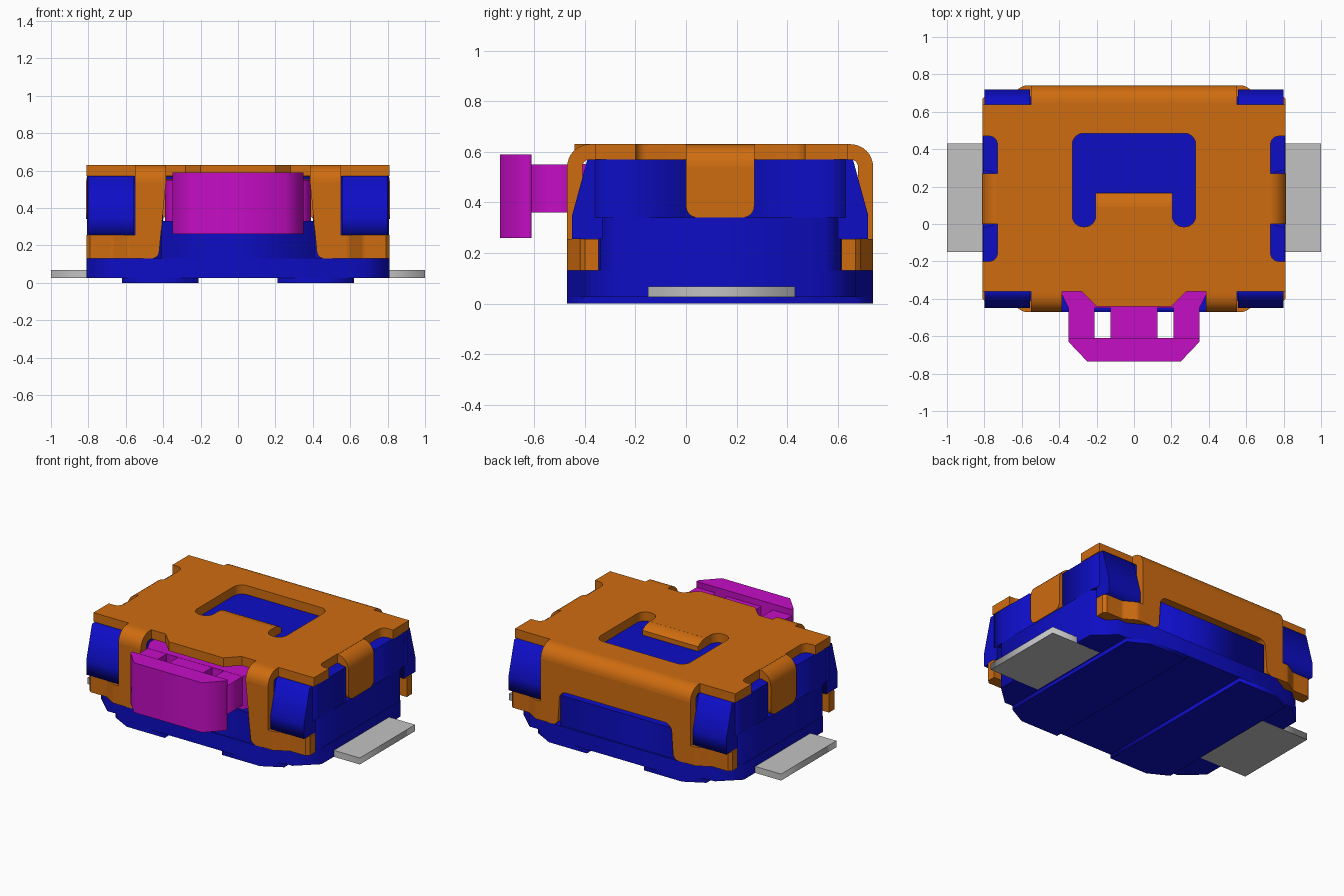
import bpy, bmesh, math
from mathutils import Vector

cube = bpy.data.objects.get("Cube")
if cube:
    bpy.data.objects.remove(cube, do_unlink=True)

MID = 0.135          # y of the housing centre, used as origin for mirroring
made = []


def material(name, rgb):
    m = bpy.data.materials.new(name)
    m.use_nodes = True
    m.diffuse_color = (*rgb, 1)
    m.node_tree.nodes["Principled BSDF"].inputs["Base Color"].default_value = (*rgb, 1)
    return m


ORANGE = material("orange metal", (0.62, 0.15, 0.005))
BLUE = material("blue plastic", (0.004, 0.004, 0.56))
MAGENTA = material("magenta plastic", (0.56, 0.004, 0.56))
GREY = material("grey terminal", (0.54, 0.54, 0.54))


def fillet(points, steps=6):
    """Round each corner given as (u, v, radius); plain (u, v) stays sharp."""
    out, n = [], len(points)
    for i, p in enumerate(points):
        c = Vector(p[:2])
        r = p[2] if len(p) > 2 else 0
        if not r:
            out.append(c)
            continue
        a = (Vector(points[i - 1][:2]) - c).normalized()
        b = (Vector(points[(i + 1) % n][:2]) - c).normalized()
        half = a.angle(b) / 2
        centre = c + (a + b).normalized() * (r / math.sin(half))
        t = r / math.tan(half)
        s, e = c + a * t - centre, c + b * t - centre
        sweep = s.angle_signed(e)
        for k in range(steps + 1):
            f = -sweep * k / steps
            out.append(centre + Vector((s.x * math.cos(f) - s.y * math.sin(f),
                                        s.x * math.sin(f) + s.y * math.cos(f))))
    return out


def prism(name, mat, axis, lo, hi, *loops, mirror=""):
    """Extrude outlines (first outer, others holes) along an axis."""
    cu = bpy.data.curves.new(name, 'CURVE')
    cu.dimensions, cu.fill_mode, cu.extrude = '2D', 'BOTH', (hi - lo) / 2
    for loop in loops:
        pts = fillet(loop)
        sp = cu.splines.new('POLY')
        sp.points.add(len(pts) - 1)
        for q, p in zip(sp.points, pts):
            q.co = (p.x, p.y, 0, 1)
        sp.use_cyclic_u = True
    tmp = bpy.data.objects.new(name + "_tmp", cu)
    bpy.context.collection.objects.link(tmp)
    bpy.context.view_layer.update()
    dg = bpy.context.evaluated_depsgraph_get()
    me = bpy.data.meshes.new_from_object(tmp.evaluated_get(dg))
    bpy.data.objects.remove(tmp, do_unlink=True)
    bpy.data.curves.remove(cu)
    bm = bmesh.new()
    bm.from_mesh(me)
    for v in bm.verts:
        a, b, w = v.co.x, v.co.y, v.co.z + (lo + hi) / 2
        x, y, z = {'z': (a, b, w), 'y': (a, w, b), 'x': (w, a, b)}[axis]
        v.co = (x, y - MID, z)
    bmesh.ops.remove_doubles(bm, verts=bm.verts, dist=1e-5)
    bmesh.ops.recalc_face_normals(bm, faces=bm.faces)
    bm.to_mesh(me)
    bm.free()
    me.name = name
    me.materials.clear()
    me.materials.append(mat)
    ob = bpy.data.objects.new(name, me)
    ob.location.y = MID
    bpy.context.collection.objects.link(ob)
    if mirror:
        mod = ob.modifiers.new("Mirror", 'MIRROR')
        mod.use_axis = ('x' in mirror, 'y' in mirror, False)
        mod.use_mirror_merge = False
    made.append(ob)
    return ob


def rect(u0, v0, u1, v1):
    return [(u0, v0), (u1, v0), (u1, v1), (u0, v1)]


def flip_u(half):
    """Close a right-hand half outline with its reflection."""
    return half + [(-p[0], *p[1:]) for p in reversed(half)]


def flip_v(half):
    return half + [(p[0], 2 * MID - p[1], *p[2:]) for p in reversed(half)]


def bend(edge, flat, sign):
    """Sheet profile: flat top turning down to a vertical face at u = edge."""
    c = edge - sign * 0.09
    arc = [(math.sin(t), math.cos(t)) for t in (math.pi / 2 * k / 8 for k in range(9))]
    outer = [(c + sign * 0.09 * s, 0.54 + 0.09 * q) for s, q in arc]
    inner = [(c + sign * 0.03 * s, 0.54 + 0.03 * q) for s, q in reversed(arc)]
    return [(flat, 0.63)] + outer + inner + [(flat, 0.57)]


# --- Housing ---
corner = [(0.49, -0.47), (0.62, -0.40), (0.68, -0.40), (0.81, -0.28)]
prism("housing_base", BLUE, 'z', 0.026, 0.13, flip_u(flip_v(corner)))
prism("housing_foot", BLUE, 'z', 0, 0.027,
      flip_v([(0.21, -0.47), (0.49, -0.47), (0.62, -0.40)]), mirror="x")
prism("housing_centre", BLUE, 'z', 0.1, 0.33, rect(-0.41, -0.465, 0.41, 0.73))
prism("housing_side_lower", BLUE, 'z', 0.12, 0.34,
      flip_v([(0.40, -0.39), (0.55, -0.39), (0.66, -0.34), (0.74, -0.34), (0.807, -0.28)]),
      mirror="x")
prism("housing_side_upper", BLUE, 'z', 0.34, 0.57,
      flip_v([(0.40, -0.38), (0.55, -0.38), (0.56, -0.36), (0.80, -0.36),
              (0.807, -0.28), (0.807, -0.02), (0.75, -0.005)]), mirror="x")
prism("housing_corner", BLUE, 'x', 0.555, 0.80,
      [(-0.33, 0.255), (-0.45, 0.255), (-0.45, 0.35), (-0.39, 0.57), (-0.33, 0.57)],
      mirror="xy")
prism("housing_roof", BLUE, 'z', 0.552, 0.569, rect(-0.41, -0.10, 0.41, 0.65))

# --- Push button ---
prism("button_head", MAGENTA, 'z', 0.26, 0.59,
      flip_u([(0.25, -0.735), (0.35, -0.63), (0.35, -0.61)]))
prism("button_arm", MAGENTA, 'z', 0.36, 0.55, rect(0.21, -0.615, 0.35, -0.38), mirror="x")
prism("button_stem", MAGENTA, 'z', 0.37, 0.55, rect(-0.125, -0.615, 0.125, -0.38))
prism("button_slider", MAGENTA, 'z', 0.331, 0.551,
      flip_u([(0.35, -0.45), (0.39, -0.37), (0.39, 0.66)]))

# --- Metal cover: top plate with window, side notches and tongue ---
half = [(0.20, -0.44), (0.28, -0.36), (0.385, -0.36), (0.81, -0.36),
        (0.81, -0.20), (0.73, -0.20, 0.045), (0.73, -0.005), (0.73, 0.275),
        (0.73, 0.47, 0.045), (0.81, 0.47), (0.81, 0.64), (0.55, 0.64), (0.55, 0.65)]
half[6:8] = [(0.73, 0.0, 0.02), (0.735, 0.0), (0.735, 0.27), (0.73, 0.27, 0.0)]
half[6] = (0.73, 0.0)
window = flip_u([(0.205, 0.09), (0.205, -0.015, 0.058), (0.33, -0.015, 0.058),
                 (0.33, 0.485, 0.06)])
steel = [
    prism("cover_plate", ORANGE, 'z', 0.57, 0.63, flip_u(half), window),
    prism("cover_tongue", ORANGE, 'x', -0.205, 0.205,
          [(0.085, 0.57), (0.085, 0.63), (0.11, 0.628), (0.14, 0.618),
           (0.165, 0.60), (0.165, 0.56)]),
    # bent edges
    prism("front_leg_bend", ORANGE, 'x', 0.385, 0.55, bend(-0.47, -0.355, -1), mirror="x"),
    prism("back_bend", ORANGE, 'x', -0.55, 0.55, bend(0.74, 0.64, 1)),
    prism("side_tab_bend", ORANGE, 'y', 0.0, 0.27, bend(0.812, 0.72, 1), mirror="x"),
    # vertical panels
    prism("front_leg", ORANGE, 'y', -0.47, -0.41,
          [(0.385, 0.54), (0.55, 0.54), (0.55, 0.13), (0.425, 0.13, 0.04)], mirror="x"),
    prism("back_panel", ORANGE, 'y', 0.68, 0.74,
          flip_u([(0.55, 0.54), (0.55, 0.13), (0.425, 0.13, 0.04), (0.41, 0.36, 0.05)])),
    prism("side_tab", ORANGE, 'x', 0.752, 0.812,
          [(0.0, 0.54), (0.0, 0.34, 0.045), (0.27, 0.34, 0.045), (0.27, 0.54)], mirror="x"),
    # arms hooking round the corners
    prism("corner_arm", ORANGE, 'z', 0.13, 0.255,
          [(0.50, -0.47), (0.59, -0.47, 0.05), (0.67, -0.42, 0.04), (0.79, -0.42),
           (0.81, -0.40), (0.81, -0.345), (0.66, -0.345, 0.03), (0.57, -0.41, 0.03),
           (0.50, -0.41)], mirror="xy"),
]

# --- Terminals ---
prism("terminal", GREY, 'z', 0.025, 0.068, rect(0.63, -0.15, 1.0, 0.43), mirror="x")

# Smooth the bends, keep the edges sharp
bpy.ops.object.select_all(action='DESELECT')
for ob in steel:
    ob.select_set(True)
bpy.context.view_layer.objects.active = steel[0]
bpy.ops.object.shade_smooth_by_angle(angle=math.radians(30))
